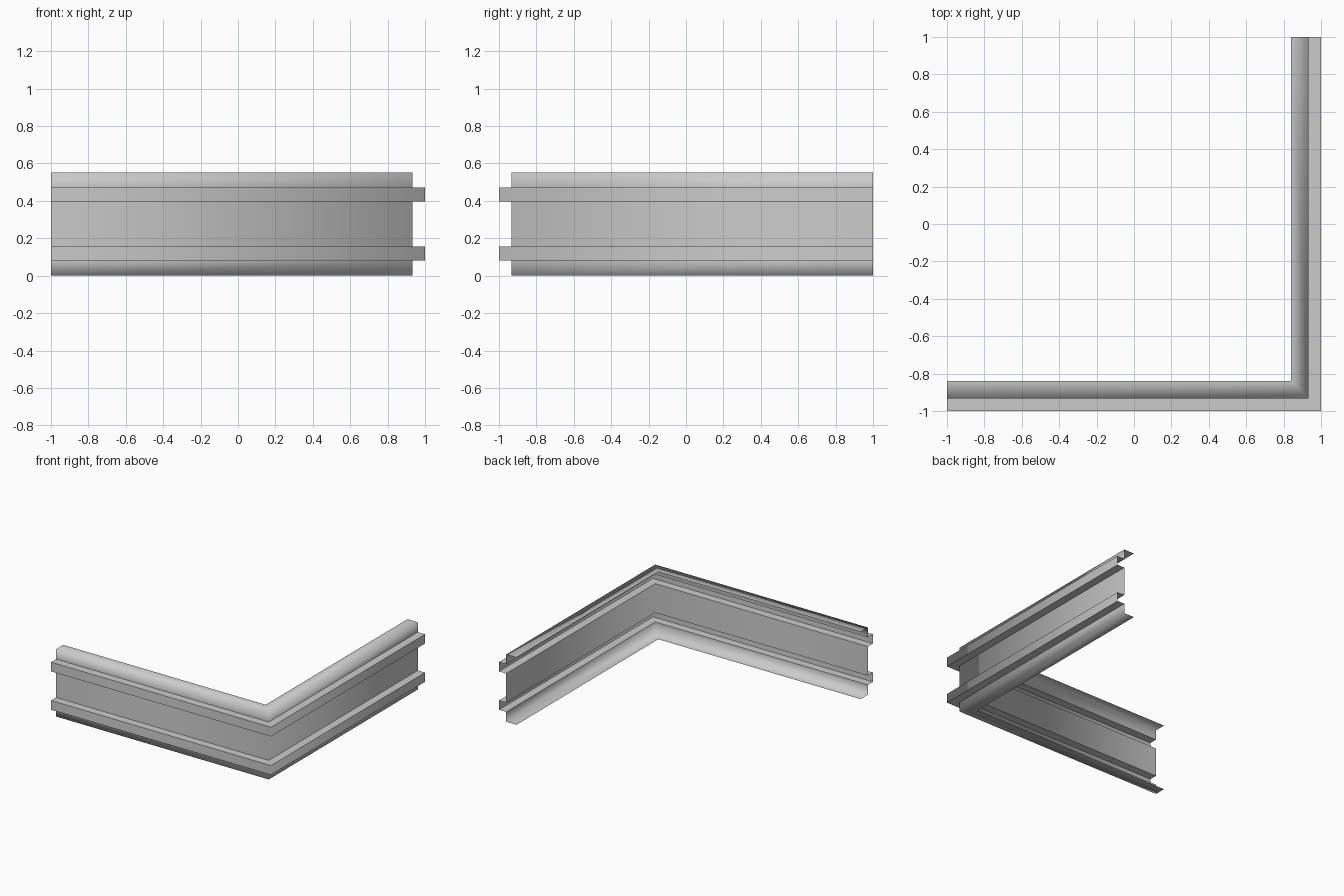
import bpy
import bmesh

cube = bpy.data.objects.get("Cube")
if cube:
    bpy.data.objects.remove(cube, do_unlink=True)

# Plain painted metal
metal = bpy.data.materials.new("light grey metal")
metal.use_nodes = True
GREY = (0.6, 0.6, 0.6, 1.0)
metal.diffuse_color = GREY
metal.node_tree.nodes["Principled BSDF"].inputs["Base Color"].default_value = GREY

# Sheet cross-section, bottom to top: (inset from the outermost plane, height)
LIP, WEB, RIB, HEIGHT = 0.16, 0.066, 0.0, 0.553
lower = [(LIP, 0.0), (WEB, 0.0), (WEB, 0.081), (RIB, 0.081), (RIB, 0.157), (WEB, 0.157)]
profile = lower + [(d, HEIGHT - z) for d, z in reversed(lower)]


def station_points(d):
    """Start, mitred corner and end of the L-shaped run at inset d."""
    return [(-1.0, d - 1.0), (1.0 - d, d - 1.0), (1.0 - d, 1.0)]


# Sweep the section along the L
bm = bmesh.new()
rows = [[bm.verts.new((x, y, z)) for x, y in station_points(d)] for d, z in profile]
for low, high in zip(rows, rows[1:]):
    for s in range(2):
        face = bm.faces.new((low[s], low[s + 1], high[s + 1], high[s]))
        face.smooth = True

# Crisp rib folds; the lips and the corner stay softly shaded
for row in rows[2:-2]:
    for a, b in zip(row, row[1:]):
        bm.edges.get((a, b)).smooth = False

mesh = bpy.data.meshes.new("corner_rail")
bm.to_mesh(mesh)
bm.free()
mesh.materials.append(metal)
rail = bpy.data.objects.new("corner_rail", mesh)
bpy.context.collection.objects.link(rail)
